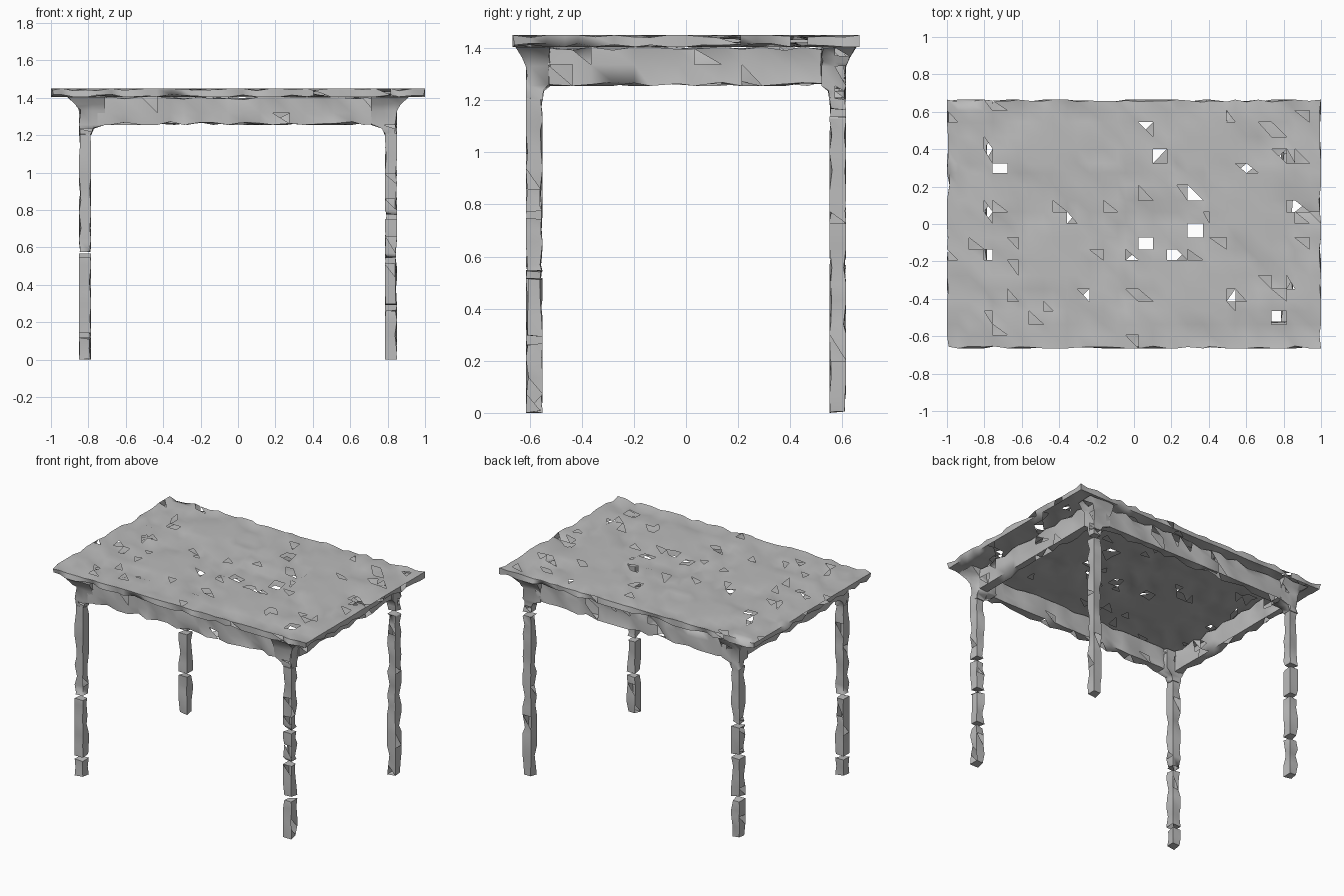
import bpy
import bmesh
import math
import random
from mathutils import Vector

random.seed(7)
old = bpy.data.objects.get("Cube")
if old:
    bpy.data.objects.remove(old, do_unlink=True)

# Single weathered grey
grey = bpy.data.materials.new("weathered grey")
grey.use_nodes = True
grey.diffuse_color = (0.5, 0.5, 0.5, 1)
bsdf = grey.node_tree.nodes["Principled BSDF"]
bsdf.inputs["Base Color"].default_value = (0.5, 0.5, 0.5, 1)
bsdf.inputs["Roughness"].default_value = 0.8


def loft(bm, rings):
    """Closed rectangular tube through rings of (x0, x1, y0, y1, z)."""
    loops = []
    for x0, x1, y0, y1, z in rings:
        x0, x1 = sorted((x0, x1))
        y0, y1 = sorted((y0, y1))
        loops.append([bm.verts.new((x, y, z)) for x, y in
                      ((x0, y0), (x1, y0), (x1, y1), (x0, y1))])
    for low, high in zip(loops, loops[1:]):
        for i in range(4):
            j = (i + 1) % 4
            bm.faces.new((low[i], low[j], high[j], high[i]))
    bm.faces.new(loops[0][::-1])
    bm.faces.new(loops[-1])


def slice_up(bm, cell):
    """Cut the shell into irregular cells along every axis."""
    for axis in range(3):
        values = [v.co[axis] for v in bm.verts]
        lo, hi = min(values), max(values)
        count = round((hi - lo) / cell[axis])
        normal = Vector((0, 0, 0))
        normal[axis] = 1
        for i in range(1, count):
            at = lo + (hi - lo) * (i + random.uniform(-0.25, 0.25)) / count
            bmesh.ops.bisect_plane(
                bm, geom=bm.verts[:] + bm.edges[:] + bm.faces[:],
                plane_co=normal * at, plane_no=normal, dist=0.0005)


def weather(bm, depth, loss, amount=lambda co: 1, hole=lambda co: False):
    """Dent random points inward and break away some facets."""
    bmesh.ops.triangulate(bm, faces=bm.faces[:], quad_method='ALTERNATE')
    bmesh.ops.recalc_face_normals(bm, faces=bm.faces[:])
    bm.normal_update()
    for v in bm.verts:
        if random.random() < 0.5:
            v.co -= v.normal * depth * amount(v.co) * random.uniform(0.3, 1)
    gone = [f for f in bm.faces
            if hole(f.calc_center_median())
            or random.random() < loss * amount(f.calc_center_median())]
    bmesh.ops.delete(bm, geom=gone, context='FACES')


def finish(bm, name):
    mesh = bpy.data.meshes.new(name)
    bm.to_mesh(mesh)
    bm.free()
    mesh.materials.append(grey)
    ob = bpy.data.objects.new(name, mesh)
    bpy.context.collection.objects.link(ob)
    bpy.ops.object.select_all(action='DESELECT')
    ob.select_set(True)
    bpy.context.view_layer.objects.active = ob
    bpy.ops.object.shade_smooth_by_angle(angle=math.radians(65))


# Table top, with broken-through holes and a few sound patches
HOLES = [(-0.78, 0.4), (-0.72, 0.28), (-0.78, 0.06), (-0.77, -0.16),
         (-0.36, 0.02), (-0.55, -0.53), (-0.25, -0.52), (0.03, -0.41),
         (0.08, 0.53), (0.13, 0.38), (0.31, 0.15), (0.06, -0.12),
         (0.22, -0.17), (0.34, -0.03), (0.6, 0.31), (0.8, 0.36),
         (0.86, 0.1), (0.53, -0.4), (0.76, -0.5), (0.49, 0.56), (-0.74, 0.64)]
SOUND = [(0.35, 0.42), (-0.42, -0.22), (0.4, -0.38), (0.6, 0.1), (-0.45, 0.4)]


def near(co, points, radius):
    return any(math.hypot(co.x - x, co.y - y) < radius for x, y in points)


bm = bmesh.new()
loft(bm, [(-1, 1, -0.665, 0.665, z) for z in (1.405, 1.45)])
slice_up(bm, (0.065, 0.065, 0.045))
weather(bm, 0.02, 0.04,
        amount=lambda co: 0.1 if near(co, SOUND, 0.19) else 1,
        hole=lambda co: near(co, HOLES, 0.033))
finish(bm, "table_top")

# Apron rails under the four edges
for side, word in ((-1, "front"), (1, "back")):
    bm = bmesh.new()
    loft(bm, [(-0.75, 0.75, side * 0.55, side * 0.615, z)
              for z in (1.255, 1.405)])
    slice_up(bm, (0.08, 0.065, 0.075))
    weather(bm, 0.025, 0.08)
    finish(bm, word + "_apron")

for side, word in ((1, "left"), (-1, "right")):
    bm = bmesh.new()
    loft(bm, [(side * 0.785, side * 0.85, -0.53, 0.53, z)
              for z in (1.255, 1.405)])
    slice_up(bm, (0.065, 0.08, 0.075))
    weather(bm, 0.025, 0.08)
    finish(bm, word + "_apron")

# Legs, each broken across at a few heights, with flared corner brackets
LEGS = [("front_left", 1, -1, (0.28, 0.53, 0.76)),
        ("back_left", 1, 1, (1.15,)),
        ("front_right", -1, -1, (0.13, 0.56)),
        ("back_right", -1, 1, (0.28, 0.58, 0.8))]
# Bracket section: inner x, outer x, inner y, outer y, height
BRACKET = [(0.785, 0.85, 0.55, 0.615, 1.2), (0.77, 0.85, 0.545, 0.615, 1.235),
           (0.71, 0.85, 0.52, 0.615, 1.255), (0.71, 0.85, 0.52, 0.615, 1.33),
           (0.71, 0.87, 0.52, 0.63, 1.365), (0.71, 0.915, 0.52, 0.655, 1.405)]

for word, sx, sy, breaks in LEGS:
    bm = bmesh.new()
    start = 0
    for end in breaks + (1.21,):
        top = end - 0.012 if end in breaks else end
        loft(bm, [(sx * 0.785, sx * 0.85, sy * 0.55, sy * 0.615, z)
                  for z in (start, top)])
        start = end + 0.012
    slice_up(bm, (0.065, 0.065, 0.07))
    weather(bm, 0.016, 0.05)
    finish(bm, word + "_leg")

    bm = bmesh.new()
    loft(bm, [(sx * a, sx * b, sy * c, sy * d, z) for a, b, c, d, z in BRACKET])
    slice_up(bm, (0.07, 0.07, 0.2))
    weather(bm, 0.014, 0.06)
    finish(bm, word + "_bracket")
